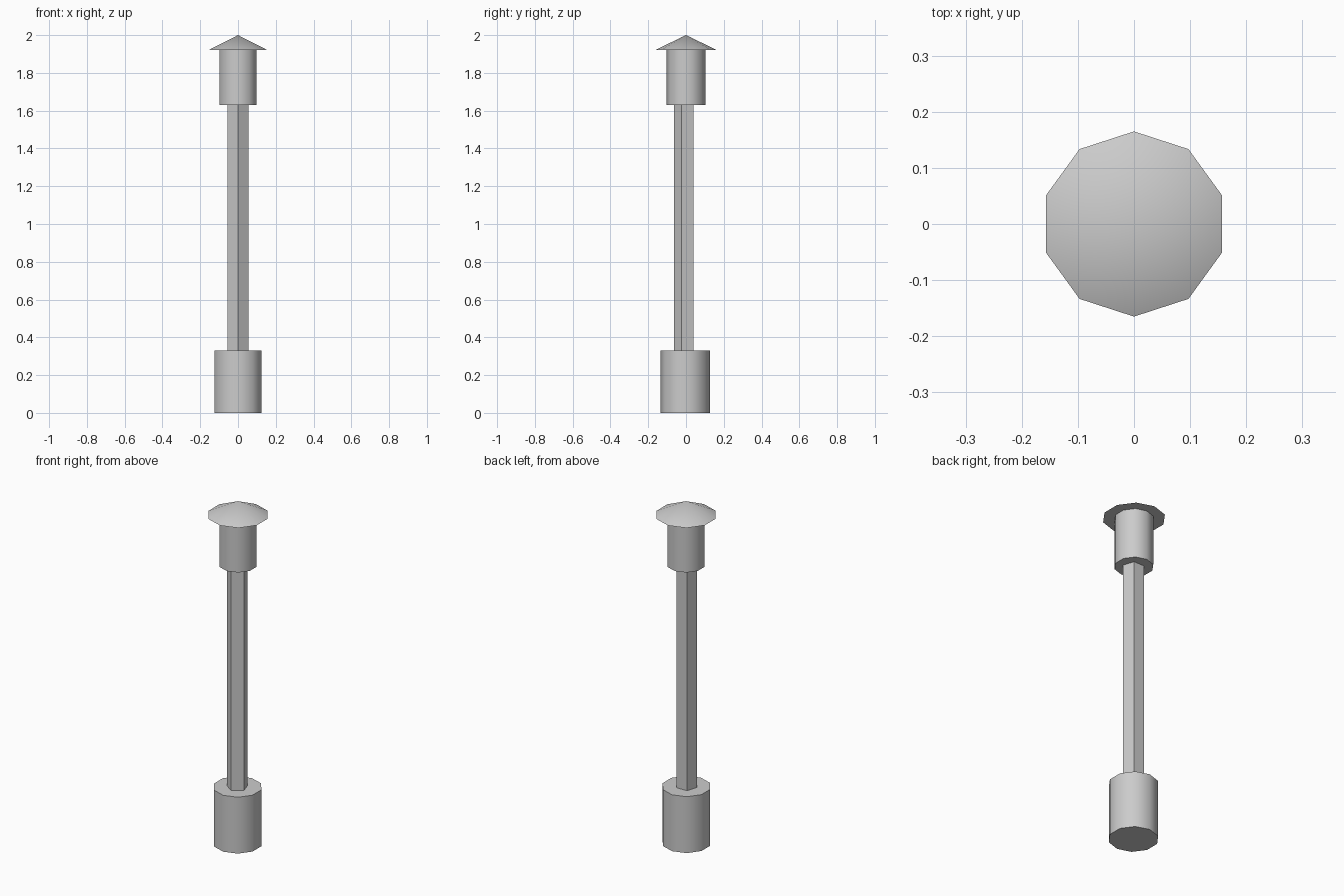
import bpy
import math

if "Cube" in bpy.data.objects:
    bpy.data.objects.remove(bpy.data.objects["Cube"])


def frustum(name, sides, r_bottom, r_top, z0, z1, y=0.0, turn=0.0):
    """Upright prism or cone between two heights, smooth around its sides."""
    bpy.ops.mesh.primitive_cone_add(
        vertices=sides, radius1=r_bottom, radius2=r_top, depth=z1 - z0,
        location=(0, y, (z0 + z1) / 2), rotation=(0, 0, turn))
    obj = bpy.context.object
    obj.name = name
    bpy.ops.object.shade_smooth_by_angle(angle=math.radians(40))
    return obj


# Ten-sided foot
frustum("base", 10, 0.132, 0.132, 0.0, 0.33, y=-0.004)

# Five-sided pole, one corner facing the front
frustum("pole", 5, 0.058, 0.058, 0.33, 1.63, y=-0.006, turn=math.pi)

# Lamp body under the roof
frustum("lamp_body", 10, 0.103, 0.103, 1.63, 1.92)

# Wide conical roof
frustum("roof_cap", 10, 0.165, 0.0, 1.92, 2.0)
